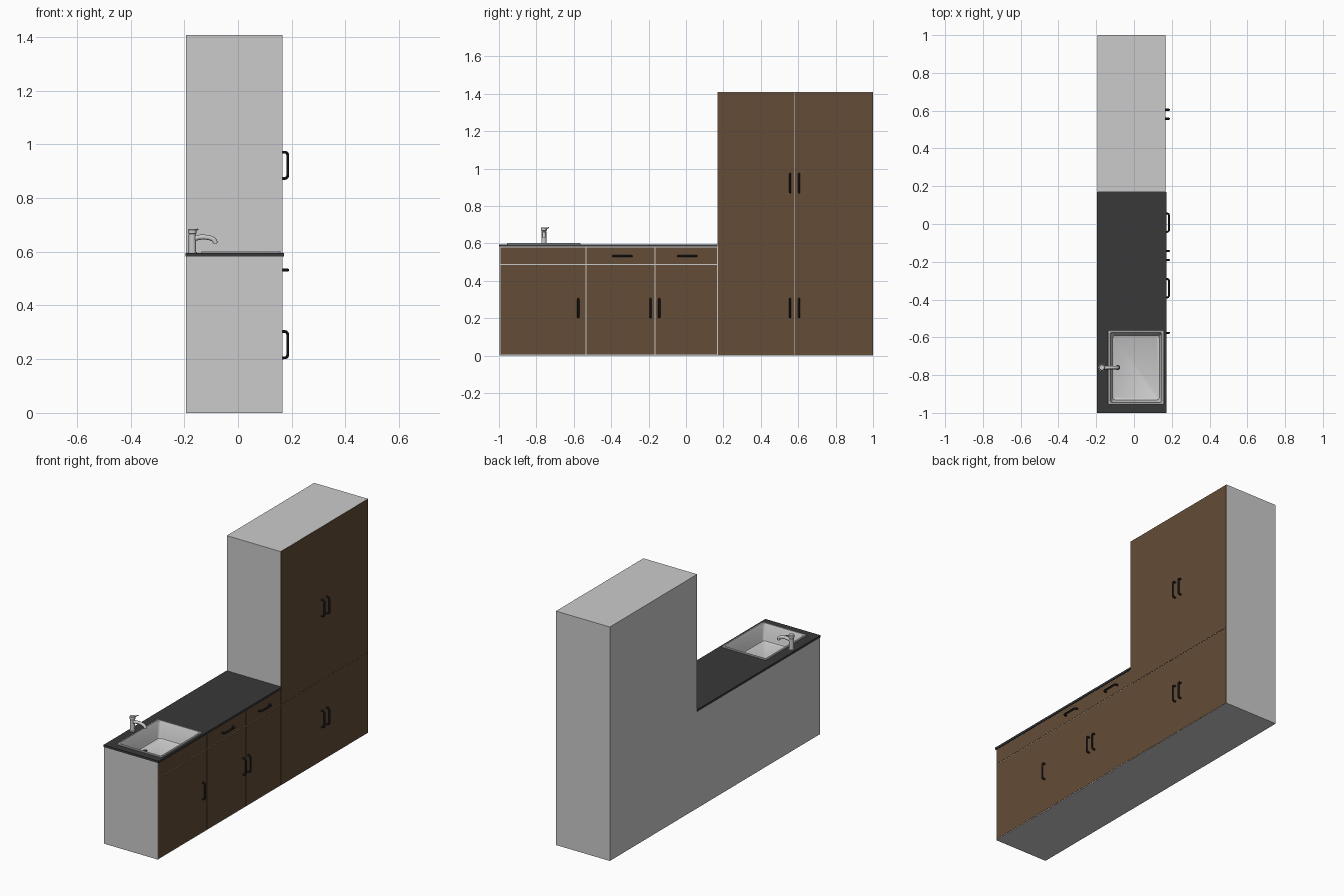
import bpy, bmesh, math
from mathutils import Vector

if "Cube" in bpy.data.objects:
    bpy.data.objects.remove(bpy.data.objects["Cube"])

def material(name, rgb):
    m = bpy.data.materials.new(name)
    m.diffuse_color = (*rgb, 1)
    m.use_nodes = True
    m.node_tree.nodes["Principled BSDF"].inputs["Base Color"].default_value = m.diffuse_color
    return m

BROWN = material("dark_wood", (0.125, 0.072, 0.038))
BLACK = material("black_worktop", (0.04, 0.04, 0.04))
DARK = material("handle_black", (0.02, 0.02, 0.02))

def finish(name, bm, mat=None, smooth=False):
    bmesh.ops.recalc_face_normals(bm, faces=bm.faces[:])
    me = bpy.data.meshes.new(name)
    bm.to_mesh(me)
    bm.free()
    ob = bpy.data.objects.new(name, me)
    bpy.context.collection.objects.link(ob)
    if mat:
        me.materials.append(mat)
    if smooth:
        activate(ob)
        bpy.ops.object.shade_smooth_by_angle(angle=math.radians(35))
    return ob

def activate(ob):
    bpy.ops.object.select_all(action='DESELECT')
    ob.select_set(True)
    bpy.context.view_layer.objects.active = ob

def loft(name, rings, mat=None, smooth=False):
    bm = bmesh.new()
    vs = [[bm.verts.new(p) for p in r] for r in rings]
    n = len(vs[0])
    for a, b in zip(vs, vs[1:]):
        for i in range(n):
            bm.faces.new((a[i], a[(i + 1) % n], b[(i + 1) % n], b[i]))
    bm.faces.new(vs[0])
    bm.faces.new(vs[-1])
    return finish(name, bm, mat, smooth)

def box(name, x0, x1, y0, y1, z0, z1, mat=None):
    return loft(name, [[(x0, y0, z), (x1, y0, z), (x1, y1, z), (x0, y1, z)]
                       for z in (z0, z1)], mat)

def circle(cx, cy, z, r, n=24):
    return [(cx + r * math.cos(2 * math.pi * i / n), cy + r * math.sin(2 * math.pi * i / n), z)
            for i in range(n)]

def tube(name, pts, radii, mat=None, n=12, side=Vector((0, 1, 0))):
    # sweep a circle along a planar path whose plane normal is `side`
    pts = [Vector(p) for p in pts]
    rings = []
    for i, p in enumerate(pts):
        t = (pts[min(i + 1, len(pts) - 1)] - pts[max(i - 1, 0)]).normalized()
        u = side.cross(t).normalized()
        rings.append([p + radii[i] * (math.cos(a) * side + math.sin(a) * u)
                      for a in (2 * math.pi * k / n for k in range(n))])
    return loft(name, rings, mat, True)

# cabinet body: L-shaped side profile extruded across the depth
XB, XF, YT, ZC, ZT = -0.193, 0.165, 0.169, 0.582, 1.408
profile = [(-0.998, 0), (1, 0), (1, ZT), (YT, ZT), (YT, ZC), (-0.998, ZC)]
body = loft("cabinet_body", [[(x, y, z) for y, z in profile] for x in (XB, XF)])

# worktop
worktop = box("worktop", -0.195, 0.172, -1, YT, ZC, 0.595, BLACK)

# sink opening
SX0, SX1, SY0, SY1 = -0.138, 0.159, -0.956, -0.564
cutter = box("sink_cutter", SX0 + .006, SX1 - .006, SY0 + .006, SY1 - .006, 0.47, 0.7)
cutter.hide_render = True
for ob in (body, worktop):
    mod = ob.modifiers.new("sink_hole", 'BOOLEAN')
    mod.operation, mod.solver, mod.object = 'DIFFERENCE', 'EXACT', cutter
    activate(ob)
    bpy.ops.object.modifier_apply(modifier=mod.name)
bpy.data.objects.remove(cutter)

# sink basin: nested rounded rectangles
def rounded(inset, z, r):
    pts = []
    for cx, cy, a0 in ((SX1 - inset - r, SY1 - inset - r, 0), (SX0 + inset + r, SY1 - inset - r, 90),
                       (SX0 + inset + r, SY0 + inset + r, 180), (SX1 - inset - r, SY0 + inset + r, 270)):
        for k in range(5):
            a = math.radians(a0 + k * 22.5)
            pts.append((cx + r * math.cos(a), cy + r * math.sin(a), z))
    return pts

basin = [(0.012, 0.485, .01), (0.008, 0.592, .01), (0, 0.595, .008), (0, 0.599, .008), (0.002, 0.601, .008),
         (0.010, 0.601, .010), (0.013, 0.597, .012), (0.022, 0.510, .014), (0.025, 0.502, .014), (0.033, 0.497, .012)]
loft("sink_basin", [rounded(*b) for b in basin], None, True)
DY = -0.760
loft("drain", [circle(-0.086, DY, z, r) for z, r in ((0.496, .013), (0.499, .013), (0.499, .010))], DARK)

# fronts: thin panels with narrow gaps showing the body
def front(name, y0, y1, z0, z1, g=0.002):
    box(name, XF - 0.001, XF + 0.0015, y0 + g, y1 - g, z0 + g, z1 - g, BROWN)

ys = (-0.994, -0.535, -0.166, YT)
for i, (a, b) in enumerate(zip(ys, ys[1:])):
    front(f"base_door_{i + 1}", a, b, 0.003, 0.487)
    front(f"drawer_front_{i + 1}", a, b, 0.487, 0.581)
for side, a, b in (("left", YT, 0.581), ("right", 0.581, 1.0)):
    front(f"tall_lower_door_{side}", a, b, 0.002, 0.487, 0.001)
    front(f"tall_upper_door_{side}", a, b, 0.487, ZT, 0.001)

# bow handles: U path with rounded corners
def handle(name, y, z, vertical=True, half=0.049, out=0.020, r=0.011):
    path = [(-half, 0)]
    for cx, start, s in ((-half + r, 180, -1), (half - r, 90, -1)):
        for k in range(5):
            a = math.radians(start + s * k * 22.5)
            path.append((cx + r * math.cos(a), out - r + r * math.sin(a)))
    path.append((half, 0))
    pts = [(XF + o, y, z + t) if vertical else (XF + o, y + t, z) for t, o in path]
    side = Vector((0, 1, 0)) if vertical else Vector((0, 0, 1))
    tube(name, pts, [0.0055] * len(pts), DARK, 10, side)

for i, (y, z) in enumerate([(-0.576, 0.254), (-0.190, 0.254), (-0.143, 0.254), (0.557, 0.254),
                            (0.605, 0.254), (0.557, 0.922), (0.605, 0.922)]):
    handle(f"door_handle_{i + 1}", y, z)
for i, y in enumerate((-0.340, 0.007)):
    handle(f"drawer_handle_{i + 1}", y, 0.532, False)

# tap: body, spout and small lever
FX = -0.170
loft("tap_body", [circle(FX, DY, z, r) for z, r in
                  ((0.594, .017), (0.599, .017), (0.600, .0135), (0.664, .0135), (0.665, .0125), (0.667, .0125),
                   (0.668, .0155), (0.682, .0155), (0.685, .013))], None, True)
spout = [(FX, DY, 0.648), (-0.145, DY, 0.654), (-0.125, DY, 0.655), (-0.105, DY, 0.652),
         (-0.093, DY, 0.647), (-0.086, DY, 0.640), (-0.085, DY, 0.631)]
tube("tap_spout", spout, [.010, .0095, .009, .009, .009, .009, .009])
tube("tap_lever", [(FX, DY, 0.676), (FX + .012, DY + .016, 0.680), (FX + .020, DY + .026, 0.684)],
     [.004, .0035, .003], None, 8, Vector((0.8, -0.6, 0)))
